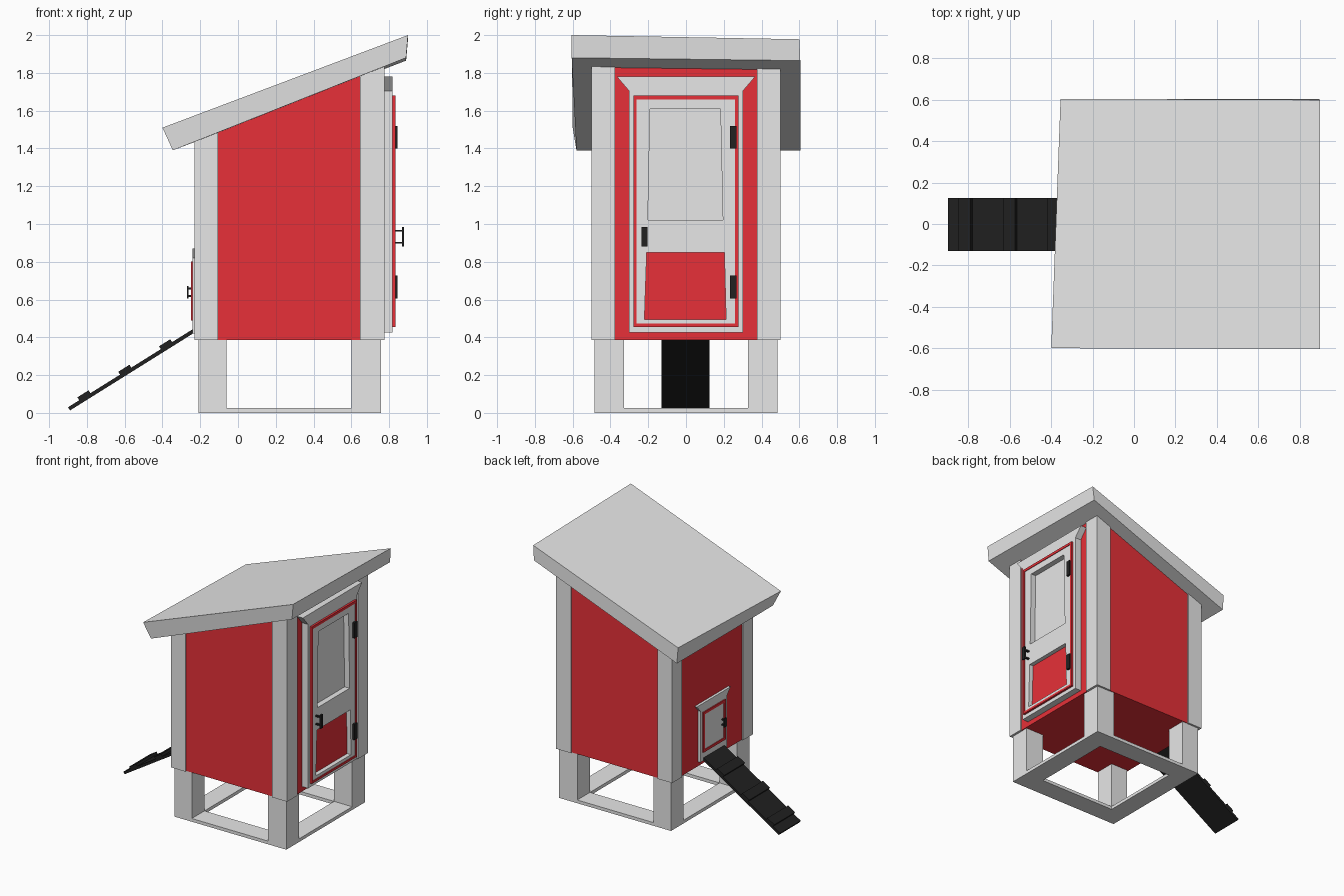
import bpy, bmesh
from math import atan2
from mathutils import Matrix

cube = bpy.data.objects.get("Cube")
if cube:
    bpy.data.objects.remove(cube, do_unlink=True)


def material(name, rgb):
    m = bpy.data.materials.new(name)
    m.use_nodes = True
    m.diffuse_color = (*rgb, 1)
    m.node_tree.nodes["Principled BSDF"].inputs["Base Color"].default_value = (*rgb, 1)
    return m


GREY = material("pale grey paint", (0.8, 0.8, 0.8))
RED = material("barn red paint", (0.8, 0.03, 0.04))
BLACK = material("black iron", (0.015, 0.015, 0.015))


def mesh_object(name, verts, faces, mat):
    bm = bmesh.new()
    vs = [bm.verts.new(v) for v in verts]
    for f in faces:
        bm.faces.new([vs[i] for i in f])
    bmesh.ops.recalc_face_normals(bm, faces=bm.faces)
    mesh = bpy.data.meshes.new(name)
    bm.to_mesh(mesh)
    bm.free()
    mesh.materials.append(mat)
    ob = bpy.data.objects.new(name, mesh)
    bpy.context.collection.objects.link(ob)
    return ob


def place(axis, p, d):
    """Put a 2D point on the plane across the given axis at depth d."""
    c = list(p)
    c.insert("xyz".index(axis), d)
    return tuple(c)


def prism(name, axis, outline, lo, hi, mat):
    n = len(outline)
    verts = [place(axis, p, d) for d in (lo, hi) for p in outline]
    sides = [(i, (i + 1) % n, n + (i + 1) % n, n + i) for i in range(n)]
    return mesh_object(name, verts, sides + [tuple(range(n)), tuple(range(n, 2 * n))], mat)


def ring(name, axis, outer, inner, lo, hi, mat):
    n = len(outer)
    verts = [place(axis, p, d) for d in (lo, hi) for loop in (outer, inner) for p in loop]
    faces = []
    for i in range(n):
        j = (i + 1) % n
        for a, b in ((0, 1), (1, 3), (3, 2), (2, 0)):
            faces.append((a * n + i, a * n + j, b * n + j, b * n + i))
    return mesh_object(name, verts, faces, mat)


def rect(a0, a1, b0, b1):
    return [(a0, b0), (a1, b0), (a1, b1), (a0, b1)]


def box(name, x, y, z, mat):
    return prism(name, "z", rect(*x, *y), *z, mat)


def under_roof(x):
    return 1.535 + 0.385 * x


def sloped(name, x0, x1, y0, y1, z0, mat):
    outline = [(x0, z0), (x1, z0), (x1, under_roof(x1)), (x0, under_roof(x0))]
    return prism(name, "y", outline, y0, y1, mat)


# Hut walls, corner posts, legs and ground frame
sloped("hut_walls", -0.22, 0.765, -0.49, 0.49, 0.387, RED)
for xn, px, lx in (("back", (-0.23, -0.105), (-0.21, -0.06)),
                   ("door", (0.645, 0.775), (0.6, 0.757))):
    for yn, s in (("right", -1), ("left", 1)):
        sloped(f"{xn}_{yn}_post", *px, *sorted((s * 0.375, s * 0.5)), 0.385, GREY)
        box(f"{xn}_{yn}_leg", lx, sorted((s * 0.328, s * 0.485)), (0, 0.39), GREY)
ring("ground_frame", "z", rect(-0.21, 0.757, -0.485, 0.485),
     rect(-0.06, 0.6, -0.328, 0.328), 0, 0.025, GREY)

# Slightly crooked sloping roof slab
roof_top = [(-0.4, -0.6, 1.51), (0.9, -0.605, 2), (0.9, 0.6, 1.978), (-0.355, 0.605, 1.515)]
roof_base = [(-0.345, -0.58, 1.39), (0.89, -0.605, 1.88), (0.89, 0.605, 1.865), (-0.345, 0.605, 1.39)]
mesh_object("roof", roof_base + roof_top,
            [(0, 1, 2, 3), (4, 5, 6, 7)] + [(i, (i + 1) % 4, 4 + (i + 1) % 4, 4 + i) for i in range(4)], GREY)


def flared_frame(name, w, z0, z1, flare, opening, lo, hi):
    """Door surround whose lintel widens towards the top."""
    ow, o0, o1 = opening
    outer = [(-w, z0), (w, z0), (w, z1 - flare), (w + flare * 0.85, z1),
             (-w - flare * 0.85, z1), (-w, z1 - flare)]
    inner = [(-ow, o0), (ow, o0), (ow, o1 - 0.02), (ow, o1), (-ow, o1), (-ow, o1 - 0.02)]
    ring(name, "x", outer, inner, lo, hi, GREY)


# Main door: surround, red edge, two-part leaf and sunken panels
flared_frame("door_surround", 0.302, 0.425, 1.78, 0.075, (0.275, 0.457, 1.678), 0.75, 0.817)
ring("door_edge", "x", rect(-0.278, 0.277, 0.455, 1.68),
     rect(-0.262, 0.26, 0.472, 1.66), 0.76, 0.833, RED)
window = [(-0.202, 1.02), (0.195, 1.02), (0.182, 1.61), (-0.19, 1.61)]
kick = [(-0.22, 0.495), (0.212, 0.495), (0.203, 0.848), (-0.208, 0.848)]
ring("door_upper_leaf", "x", rect(-0.262, 0.26, 0.93, 1.66), window, 0.76, 0.828, GREY)
ring("door_lower_leaf", "x", rect(-0.262, 0.26, 0.472, 0.93), kick, 0.76, 0.828, GREY)
prism("door_window_panel", "x", window, 0.76, 0.785, GREY)
prism("door_kick_panel", "x", kick, 0.76, 0.795, RED)
for name, z in (("upper_hinge", (1.4, 1.52)), ("lower_hinge", (0.605, 0.728))):
    box(name, (0.82, 0.845), (0.232, 0.267), z, BLACK)

# Small hatch on the back wall
flared_frame("hatch_surround", 0.165, 0.42, 0.87, 0.05, (0.135, 0.49, 0.8), -0.24, -0.2)
ring("hatch_edge", "x", rect(-0.137, 0.137, 0.488, 0.802),
     rect(-0.117, 0.117, 0.508, 0.782), -0.248, -0.2, RED)
box("hatch_leaf", (-0.243, -0.2), (-0.117, 0.117), (0.508, 0.782), GREY)


def handle(name, face, out, y, z0, z1):
    """Pull bar held off the door by two short stems."""
    tip = face + out
    box(name + "_bar", sorted((tip, tip - out * 0.25)), (y - 0.015, y + 0.015), (z0, z1), BLACK)
    for i, t in enumerate((0.2, 0.8)):
        z = z0 + t * (z1 - z0)
        box(f"{name}_stem_{i + 1}", sorted((face - out * 0.1, tip - out * 0.2)),
            (y - 0.008, y + 0.008), (z - 0.005, z + 0.005), BLACK)


handle("door_handle", 0.828, 0.052, -0.22, 0.88, 0.985)
handle("hatch_handle", -0.243, -0.027, -0.1, 0.605, 0.672)

# Ramp with three cleats, laid along its slope
foot, head = (-0.9, 0.03), (-0.225, 0.452)
dx, dz = head[0] - foot[0], head[1] - foot[1]
length = (dx * dx + dz * dz) ** 0.5
tilt = Matrix.Translation((foot[0], 0, foot[1])) @ Matrix.Rotation(-atan2(dz, dx), 4, "Y")
parts = [box("ramp_board", (0, length), (-0.13, 0.125), (-0.02, 0), BLACK)]
for i, s in enumerate((0.07, 0.325, 0.58)):
    parts.append(box(f"ramp_cleat_{i + 1}", (s, s + 0.07), (-0.13, 0.125), (-0.005, 0.018), BLACK))
for ob in parts:
    ob.data.transform(tilt)
